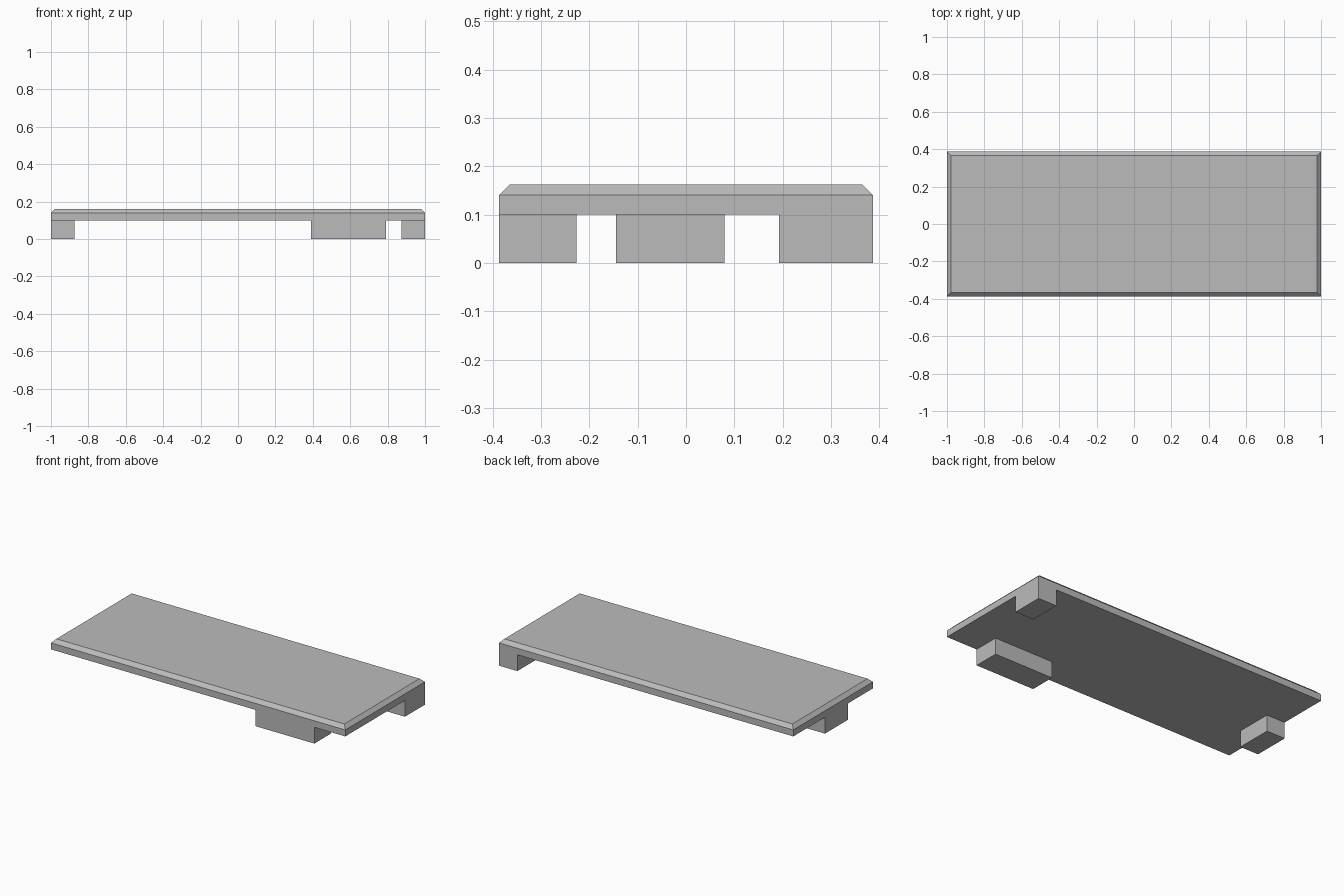
import bpy
import bmesh
from mathutils import Vector

cube = bpy.data.objects.get("Cube")
if cube:
    bpy.data.objects.remove(cube, do_unlink=True)

HALF_X, HALF_Y = 1.0, 0.387
UNDERSIDE, TOP = 0.1, 0.162
CHAMFER = 0.022

# Feet footprints: x min, x max, y min, y max
FEET = [
    (0.39, 0.79, -HALF_Y, -0.227),    # front foot
    (0.875, HALF_X, 0.192, HALF_Y),   # back corner foot
    (-HALF_X, -0.875, -0.145, 0.08),  # side foot
]

grey = bpy.data.materials.new("mid grey")
grey.use_nodes = True
colour = (0.5, 0.5, 0.5, 1)
grey.diffuse_color = colour
grey.node_tree.nodes["Principled BSDF"].inputs["Base Color"].default_value = colour

# Slab
bm = bmesh.new()
bmesh.ops.create_cube(bm, size=1)
bmesh.ops.scale(bm, vec=(2 * HALF_X, 2 * HALF_Y, TOP - UNDERSIDE), verts=bm.verts)
bmesh.ops.translate(bm, vec=(0, 0, (TOP + UNDERSIDE) / 2), verts=bm.verts)

# Chamfer around the top
rim = [e for e in bm.edges if all(v.co.z > TOP - 0.001 for v in e.verts)]
bmesh.ops.bevel(bm, geom=rim, offset=CHAMFER, segments=1, affect='EDGES')

# Cut the slab along the footprint borders
for x0, x1, y0, y1 in FEET:
    cuts = [(Vector((x, 0, 0)), Vector((1, 0, 0))) for x in (x0, x1) if abs(x) < HALF_X]
    cuts += [(Vector((0, y, 0)), Vector((0, 1, 0))) for y in (y0, y1) if abs(y) < HALF_Y]
    for point, normal in cuts:
        bmesh.ops.bisect_plane(bm, geom=bm.verts[:] + bm.edges[:] + bm.faces[:],
                               plane_co=point, plane_no=normal)

# Extrude each foot down to the ground
for x0, x1, y0, y1 in FEET:
    patch = []
    for f in bm.faces:
        c = f.calc_center_median()
        if abs(c.z - UNDERSIDE) < 0.001 and x0 < c.x < x1 and y0 < c.y < y1:
            patch.append(f)
    result = bmesh.ops.extrude_face_region(bm, geom=patch)
    moved = [g for g in result["geom"] if isinstance(g, bmesh.types.BMVert)]
    bmesh.ops.translate(bm, vec=(0, 0, -UNDERSIDE), verts=moved)
    leftover = [f for f in patch if f.is_valid]
    if leftover:
        bmesh.ops.delete(bm, geom=leftover, context='FACES')

# Merge coplanar faces back into clean flat sides
bmesh.ops.dissolve_limit(bm, angle_limit=0.01, verts=bm.verts[:], edges=bm.edges[:])
bmesh.ops.recalc_face_normals(bm, faces=bm.faces[:])

mesh = bpy.data.meshes.new("slab_with_feet")
bm.to_mesh(mesh)
bm.free()
mesh.materials.append(grey)
slab = bpy.data.objects.new("slab_with_feet", mesh)
bpy.context.collection.objects.link(slab)
